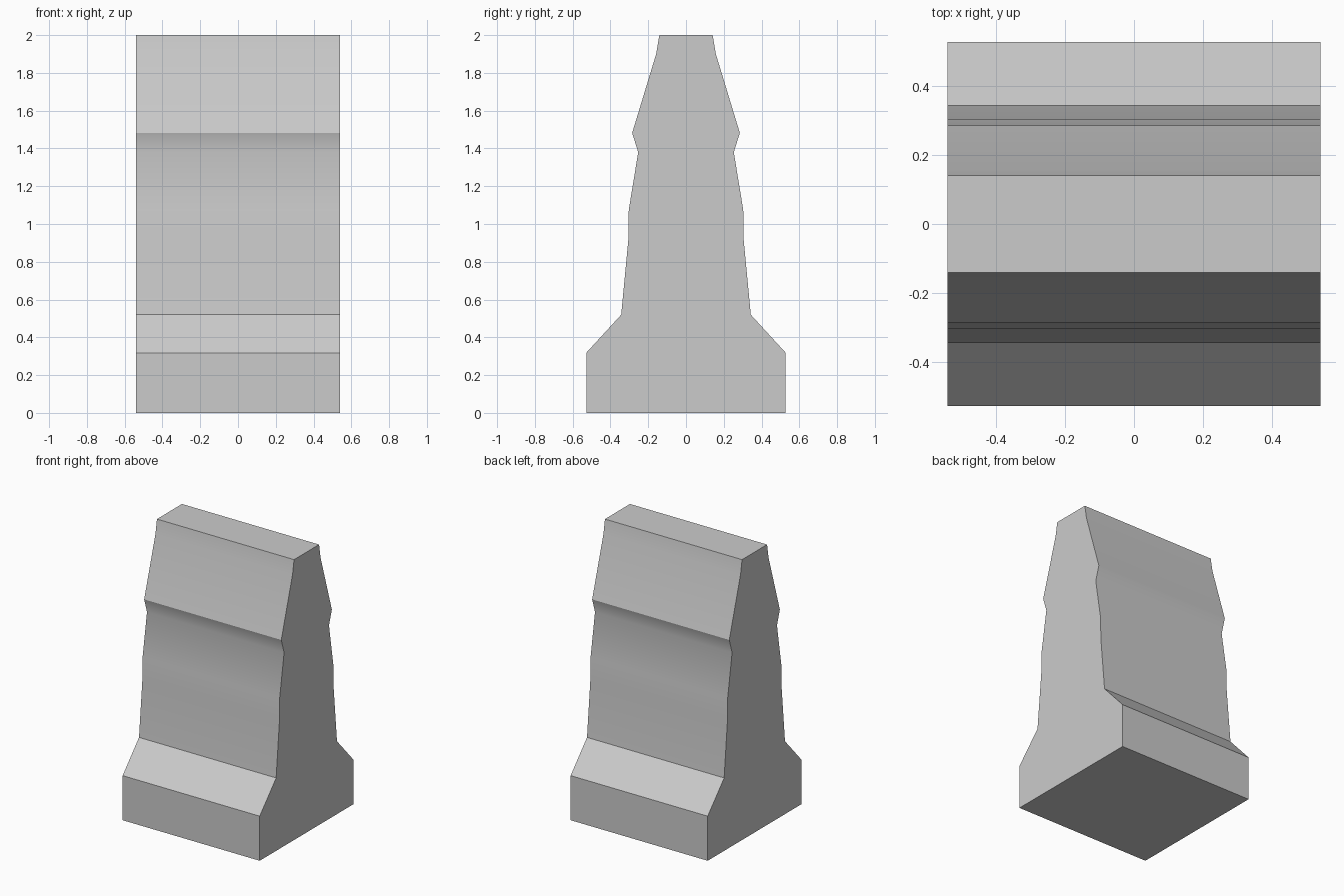
import bpy, bmesh

if "Cube" in bpy.data.objects:
    bpy.data.objects.remove(bpy.data.objects["Cube"])

HALF_WIDTH = 0.541

# Half profile (y, z) from the foot up to the top
half = [(0.528, 0), (0.528, 0.318), (0.343, 0.52), (0.305, 0.92), (0.303, 1.075),
        (0.253, 1.38), (0.285, 1.482), (0.158, 1.90), (0.141, 2.0)]
profile = half + [(-y, z) for y, z in reversed(half)]

# Barrier body: mirrored profile extruded sideways
bm = bmesh.new()
face = bm.faces.new([bm.verts.new((-HALF_WIDTH, y, z)) for y, z in profile])
ext = bmesh.ops.extrude_face_region(bm, geom=[face])
moved = [g for g in ext["geom"] if isinstance(g, bmesh.types.BMVert)]
bmesh.ops.translate(bm, verts=moved, vec=(2 * HALF_WIDTH, 0, 0))
bmesh.ops.recalc_face_normals(bm, faces=bm.faces)
mesh = bpy.data.meshes.new("barrier_block")
bm.to_mesh(mesh)
bm.free()

barrier = bpy.data.objects.new("barrier_block", mesh)
bpy.context.collection.objects.link(barrier)

# Soft shading over the shallow bends, crisp ledges
bpy.context.view_layer.objects.active = barrier
barrier.select_set(True)
bpy.ops.object.shade_smooth_by_angle(angle=0.524)
